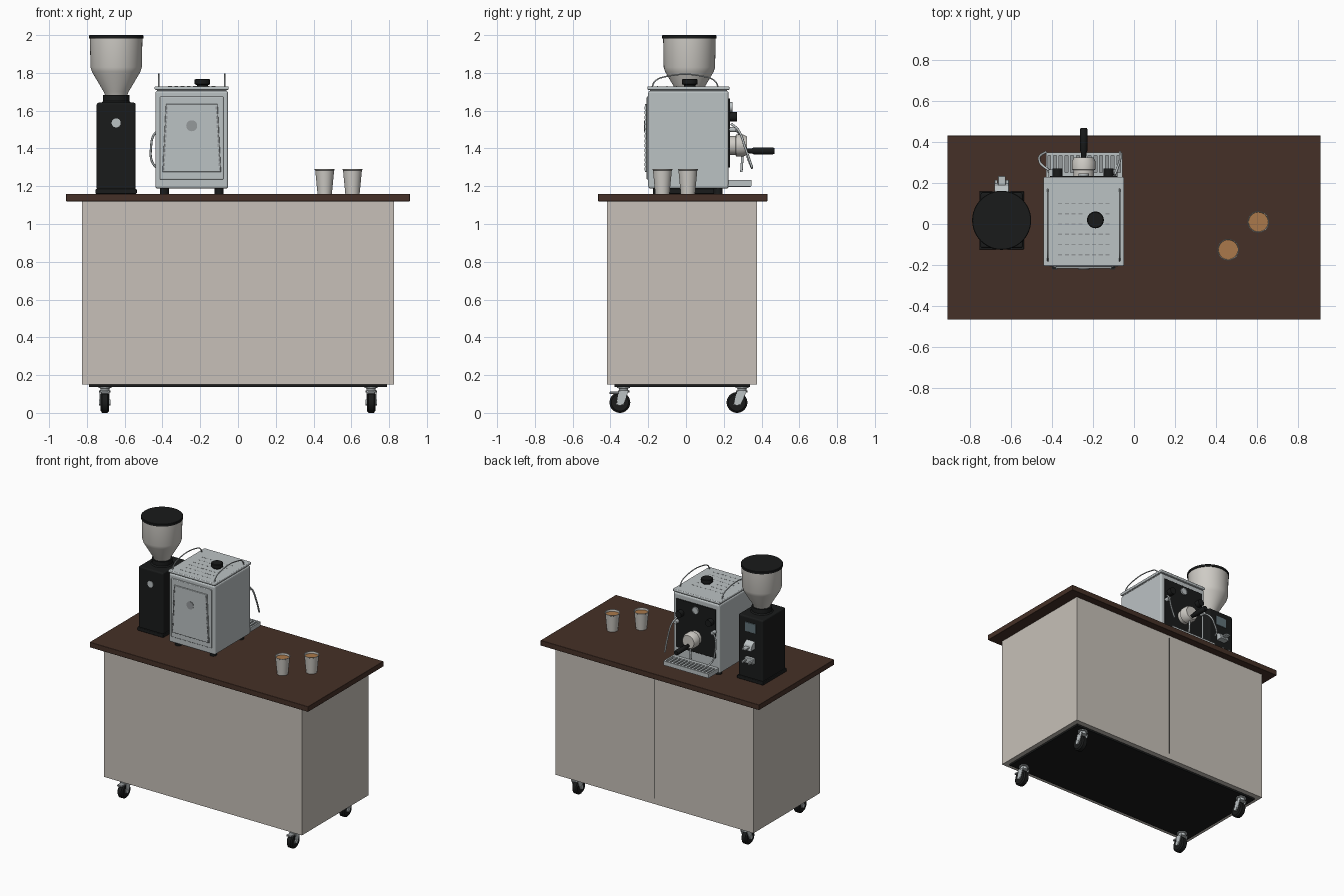
import bpy, bmesh, math
from mathutils import Matrix, Vector

if "Cube" in bpy.data.objects:
    bpy.data.objects.remove(bpy.data.objects["Cube"])


def mat(name, r, g, b):
    m = bpy.data.materials.new(name)
    m.diffuse_color = (r, g, b, 1)
    m.use_nodes = True
    m.node_tree.nodes["Principled BSDF"].inputs["Base Color"].default_value = m.diffuse_color
    return m


WOOD = mat("dark_wood", .06, .03, .02)
CREAM = mat("cream", .57, .53, .48)
BLACK = mat("black", .01, .011, .011)
STEEL = mat("steel", .5, .54, .55)
SHADE = mat("steel_shade", .3, .32, .33)
HOPPER = mat("hopper", .62, .6, .56)
COFFEE = mat("coffee", .4, .19, .07)
SCREEN = mat("screen", .12, .17, .19)


def add(name, bm, m, bevel=0, smooth=True):
    bmesh.ops.recalc_face_normals(bm, faces=bm.faces)
    me = bpy.data.meshes.new(name)
    bm.to_mesh(me)
    bm.free()
    if smooth:
        me.polygons.foreach_set("use_smooth", [True] * len(me.polygons))
        me.set_sharp_from_angle(angle=math.radians(35))
    me.materials.append(m)
    ob = bpy.data.objects.new(name, me)
    bpy.context.collection.objects.link(ob)
    if bevel:
        b = ob.modifiers.new("bevel", "BEVEL")
        b.width, b.segments, b.limit_method = bevel, 3, 'ANGLE'
    return ob


def cube(bm, x0, x1, y0, y1, z0, z1):
    M = Matrix.Translation(((x0 + x1) / 2, (y0 + y1) / 2, (z0 + z1) / 2))
    bmesh.ops.create_cube(bm, size=1, matrix=M @ Matrix.Diagonal((x1 - x0, y1 - y0, z1 - z0, 1)))


def box(name, *dims, m=STEEL, bevel=0):
    bm = bmesh.new()
    cube(bm, *dims)
    return add(name, bm, m, bevel, False)


def lathe(name, profile, loc, m, axis='Z', n=32):
    """Revolve (radius, height) points about an axis through loc."""
    bm = bmesh.new()
    vs = [bm.verts.new((r, 0, z)) for r, z in profile]
    es = [bm.edges.new(p) for p in zip(vs, vs[1:])]
    bmesh.ops.spin(bm, geom=vs + es, cent=(0, 0, 0), axis=(0, 0, 1), angle=math.tau, steps=n)
    bmesh.ops.remove_doubles(bm, verts=bm.verts, dist=1e-5)
    R = {'Z': Matrix(), 'Y': Matrix.Rotation(-math.pi / 2, 4, 'X'),
         'X': Matrix.Rotation(math.pi / 2, 4, 'Y')}[axis]
    bm.transform(Matrix.Translation(loc) @ R)
    return add(name, bm, m)


def disc(name, r, h, loc, m, axis='Z', n=32):
    return lathe(name, [(0, 0), (r, 0), (r, h), (0, h)], loc, m, axis, n)


def prism(name, pts, d, m, bevel=0):
    """Extrude a polygon of 3D points along vector d."""
    bm = bmesh.new()
    f = bm.faces.new([bm.verts.new(p) for p in pts])
    g = bmesh.ops.extrude_face_region(bm, geom=[f])["geom"]
    bmesh.ops.translate(bm, vec=d, verts=[v for v in g if isinstance(v, bmesh.types.BMVert)])
    return add(name, bm, m, bevel)


def tube(name, pts, r, m):
    cu = bpy.data.curves.new(name, 'CURVE')
    cu.dimensions, cu.bevel_depth, cu.bevel_resolution = '3D', r, 3
    cu.resolution_u, cu.use_fill_caps = 8, True
    s = cu.splines.new('BEZIER')
    s.bezier_points.add(len(pts) - 1)
    for b, p in zip(s.bezier_points, pts):
        b.co = p
        b.handle_left_type = b.handle_right_type = 'AUTO'
    cu.materials.append(m)
    ob = bpy.data.objects.new(name, cu)
    bpy.context.collection.objects.link(ob)
    return ob


# Cart
box("cabinet", -.825, .825, -.418, .376, .15, 1.12, m=CREAM)
box("door_seam", -.002, .002, .37, .377, .19, 1.1, m=BLACK)
box("base_plate", -.79, .79, -.378, .338, .137, .151, m=BLACK)
box("countertop", -.91, .91, -.466, .431, 1.12, 1.16, m=WOOD, bevel=.003)

# Casters
for x in (-.705, .705):
    for side, wy, sy in (("front", -.35, -.33), ("back", .27, .296)):
        nm = side + ("_left" if x < 0 else "_right")
        lathe(nm + "_wheel", [(0, -.022), (.045, -.022), (.055, -.014), (.055, .014), (.045, .022), (0, .022)],
              (x, wy, .055), BLACK, 'X')
        disc(nm + "_axle", .016, .062, (x - .031, wy, .055), STEEL, 'X', 16)
        lathe(nm + "_swivel", [(0, .108), (.03, .108), (.03, .118), (.024, .12), (.024, .13), (.034, .132), (.034, .138), (0, .138)],
              (x, sy, 0), STEEL)
        for s in (-.028, .024):
            prism(nm + "_fork", [(x + s, wy - .018, .045), (x + s, wy + .018, .045),
                                 (x + s, sy + .026, .115), (x + s, sy - .026, .115)], (.004, 0, 0), STEEL)
        if side == "front":
            box(nm + "_brake", x - .02, x + .02, -.405, -.35, .1, .112, m=SHADE, bevel=.003)

# Espresso machine body
CX = -.245
box("machine_body", -.438, -.052, -.2, .226, 1.188, 1.705, bevel=.012)
box("machine_top", -.441, -.049, -.205, .23, 1.71, 1.729, bevel=.006)
box("machine_top_gap", -.43, -.06, -.19, .216, 1.7, 1.715, m=SHADE)
for x in (-.39, -.1):
    for y in (-.15, .17):
        disc("machine_foot", .024, .03, (x, y, 1.159), BLACK)
bm = bmesh.new()
for i in range(6):
    for j in range(8):
        x, y = -.36 + j * .033, -.15 + i * .05
        if math.hypot(x + .188, y - .02) > .055:
            cube(bm, x - .01, x + .01, y - .003, y + .003, 1.727, 1.7297)
add("top_vents", bm, SHADE, smooth=False)
lathe("top_knob", [(0, 0), (.03, 0), (.03, .008), (.041, .012), (.041, .036), (.037, .039), (0, .039)],
      (-.188, .02, 1.728), BLACK)
for x in (-.42, -.07):
    tube("cup_rail", [(x, -.18, 1.725), (x, -.165, 1.755), (x, -.11, 1.78), (x, .1, 1.78),
                      (x, .155, 1.755), (x, .17, 1.725)], .004, STEEL)

# Rear service panel, on the side facing -y
box("rear_frame", -.413, -.077, -.208, -.19, 1.235, 1.675, bevel=.005)
y = -.208
prism("rear_cover", [(-.4, y, 1.275), (-.09, y, 1.275), (-.108, y, 1.635), (-.382, y, 1.635)],
      (0, -.01, 0), STEEL, .004)
disc("rear_badge", .029, .006, (CX, -.222, 1.52), SHADE, 'Y')
bm = bmesh.new()
for i in range(14):
    z = 1.29 + i * .025
    for s in (-1, 1):
        x = CX + s * (.148 - (z - 1.275) * .05)
        cube(bm, x - .004, x + .004, -.221, -.215, z - .008, z + .008)
add("rear_louvres", bm, SHADE, smooth=False)

# Working side, facing +y
box("control_panel", -.41, -.08, .22, .234, 1.3, 1.665, m=BLACK, bevel=.004)
lathe("pressure_gauge", [(0, 0), (.026, 0), (.026, .012), (.021, .012), (.021, .009), (0, .009)],
      (CX, .233, 1.62), STEEL, 'Y')
lathe("group_head", [(0, 0), (.05, 0), (.05, .03), (.058, .034), (.058, .07), (.048, .092), (0, .092)],
      (CX, .232, 1.415), HOPPER, 'Y')
lathe("portafilter_handle", [(0, -.03), (.011, -.03), (.013, .02), (.018, .03), (.019, .13), (.015, .142), (0, .142)],
      (CX, .327, 1.387), BLACK, 'Y', 20)
for x, s in ((-.373, -1), (-.124, 1)):
    disc("steam_knob", .025, .04, (x, .23, 1.568), BLACK, 'Y', 20)
    disc("wand_joint", .014, .035, (x + s * .03, .23, 1.5), STEEL, 'Y', 16)
tube("steam_wand", [(-.403, .255, 1.5), (-.44, .28, 1.48), (-.461, .31, 1.4), (-.455, .335, 1.33), (-.43, .35, 1.295)], .006, STEEL)
tube("water_wand", [(-.094, .24, 1.53), (-.08, .275, 1.5), (-.068, .315, 1.4), (-.068, .35, 1.3)], .006, STEEL)
tube("group_spout", [(CX, .3, 1.37), (CX, .297, 1.33), (CX, .293, 1.275)], .007, STEEL)

# Drip tray and grate
box("drip_tray", -.428, -.057, .22, .345, 1.197, 1.21, m=SHADE, bevel=.003)
bm = bmesh.new()
for d in ((-.43, -.055, .335, .348), (-.43, -.055, .226, .25), (-.43, -.418, .226, .348), (-.067, -.055, .226, .348)):
    cube(bm, *d, 1.2, 1.232)
for i in range(12):
    x = -.4 + i * .0282
    cube(bm, x - .007, x + .007, .24, .34, 1.22, 1.23)
add("drip_grate", bm, STEEL, smooth=False)

# Grinder
GX, GY = -.645, .018
box("grinder_base", GX - .109, GX + .109, -.124, .159, 1.16, 1.185, m=BLACK, bevel=.004)
box("grinder_body", GX - .103, GX + .103, -.118, .153, 1.18, 1.642, m=BLACK, bevel=.01)
lathe("grinder_collar", [(0, 1.635), (.085, 1.635), (.07, 1.65), (.07, 1.682), (0, 1.682)], (GX, GY, 0), BLACK)
lathe("hopper", [(0, 1.68), (.058, 1.68), (.066, 1.7), (.128, 1.805), (.136, 1.83), (.139, 1.988), (0, 1.988)],
      (GX, GY, 0), HOPPER, n=48)
lathe("hopper_lid", [(0, 1.982), (.144, 1.982), (.144, 1.997), (.141, 2), (0, 2)], (GX, GY, 0), BLACK, n=48)
disc("grinder_badge", .024, .006, (GX, -.123, 1.535), STEEL, 'Y')
box("grinder_screen", GX - .045, GX + .045, .15, .158, 1.53, 1.6, m=SCREEN, bevel=.003)
y = .15
prism("grinder_chute", [(GX - .035, y, 1.47), (GX - .035, y, 1.41), (GX - .035, y + .05, 1.41), (GX - .035, y + .035, 1.45)],
      (.07, 0, 0), STEEL, .003)
box("fork_mount", GX - .036, GX + .036, .15, .175, 1.3, 1.345, bevel=.004)
for s in (-1, 1):
    box("holder_fork", GX + s * .027 - .008, GX + s * .027 + .008, .17, .215, 1.315, 1.33, bevel=.003)
box("holder_tongue", GX - .018, GX + .018, .17, .234, 1.425, 1.437, bevel=.003)

# Paper cups with coffee
for x, y in ((.459, -.125), (.606, .01)):
    lathe("cup", [(0, 0), (.038, 0), (.05, .124), (.053, .126), (.053, .131), (.049, .131), (.047, .11), (0, .11)],
          (x, y, 1.16), HOPPER)
    disc("coffee", .0478, .004, (x, y, 1.272), COFFEE)
